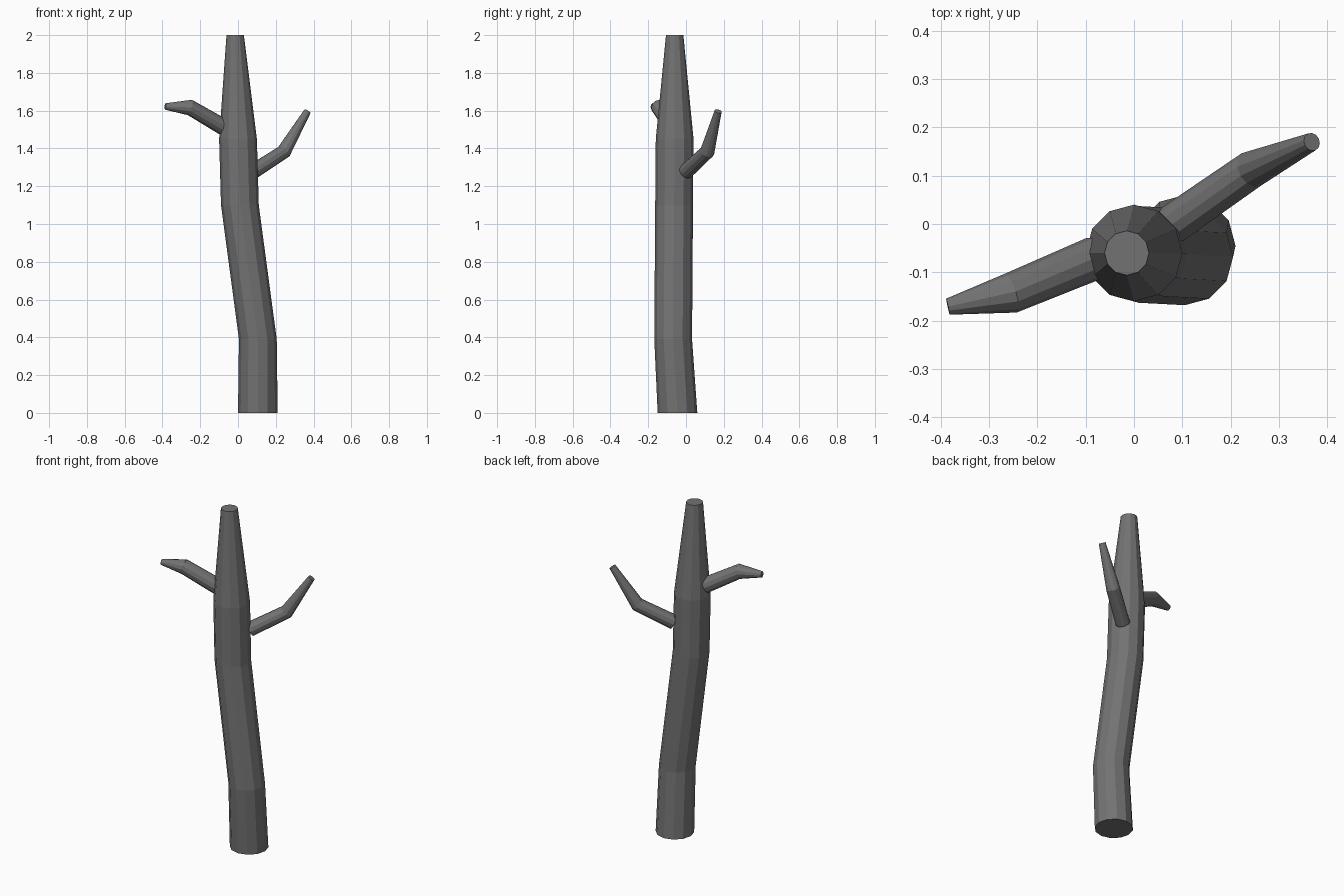
import bpy, bmesh, math
from mathutils import Vector

if "Cube" in bpy.data.objects:
    bpy.data.objects.remove(bpy.data.objects["Cube"])

SIDES = 12
bark = bpy.data.materials.new("grey bark")
bark.diffuse_color = (0.17, 0.17, 0.17, 1)
bark.use_nodes = True
bark.node_tree.nodes["Principled BSDF"].inputs["Base Color"].default_value = bark.diffuse_color


def tube(name, stations, level=False):
    """Capped faceted tube through (x, y, z, radius) stations."""
    pts = [Vector(s[:3]) for s in stations]
    bm = bmesh.new()
    rings = []
    for i, (p, s) in enumerate(zip(pts, stations)):
        # Ring plane: level for the trunk, mitred along the path for branches
        d_in = (p - pts[i - 1]).normalized() if i else Vector()
        d_out = (pts[i + 1] - p).normalized() if i + 1 < len(pts) else Vector()
        t = Vector((0, 0, 1)) if level else (d_in + d_out).normalized()
        u = Vector((1, 0, 0)) if level else Vector((0, 0, 1)).cross(t).normalized()
        v = t.cross(u)
        ring = []
        for k in range(SIDES):
            a = math.tau * k / SIDES
            ring.append(bm.verts.new(p + s[3] * (u * math.cos(a) + v * math.sin(a))))
        rings.append(ring)
    for a, b in zip(rings, rings[1:]):
        for k in range(SIDES):
            n = (k + 1) % SIDES
            bm.faces.new((a[k], a[n], b[n], b[k]))
    bm.faces.new(rings[0][::-1])
    bm.faces.new(rings[-1])
    bmesh.ops.recalc_face_normals(bm, faces=bm.faces)
    mesh = bpy.data.meshes.new(name)
    bm.to_mesh(mesh)
    bm.free()
    mesh.materials.append(bark)
    obj = bpy.data.objects.new(name, mesh)
    bpy.context.collection.objects.link(obj)


# Leaning, tapering trunk
tube("trunk", [(0.105, -0.045, 0, 0.105), (0.105, -0.068, 0.39, 0.1),
               (0.01, -0.063, 1.1, 0.1), (0, -0.06, 1.45, 0.1),
               (-0.015, -0.06, 2, 0.046)], level=True)
# Two bent side branches
tube("right_branch", [(0.08, 0.0, 1.278, 0.041), (0.243, 0.113, 1.383, 0.039),
                      (0.368, 0.17, 1.597, 0.019)])
tube("left_branch", [(-0.08, -0.07, 1.515, 0.045), (-0.255, -0.143, 1.617, 0.042),
                     (-0.385, -0.171, 1.622, 0.017)])
